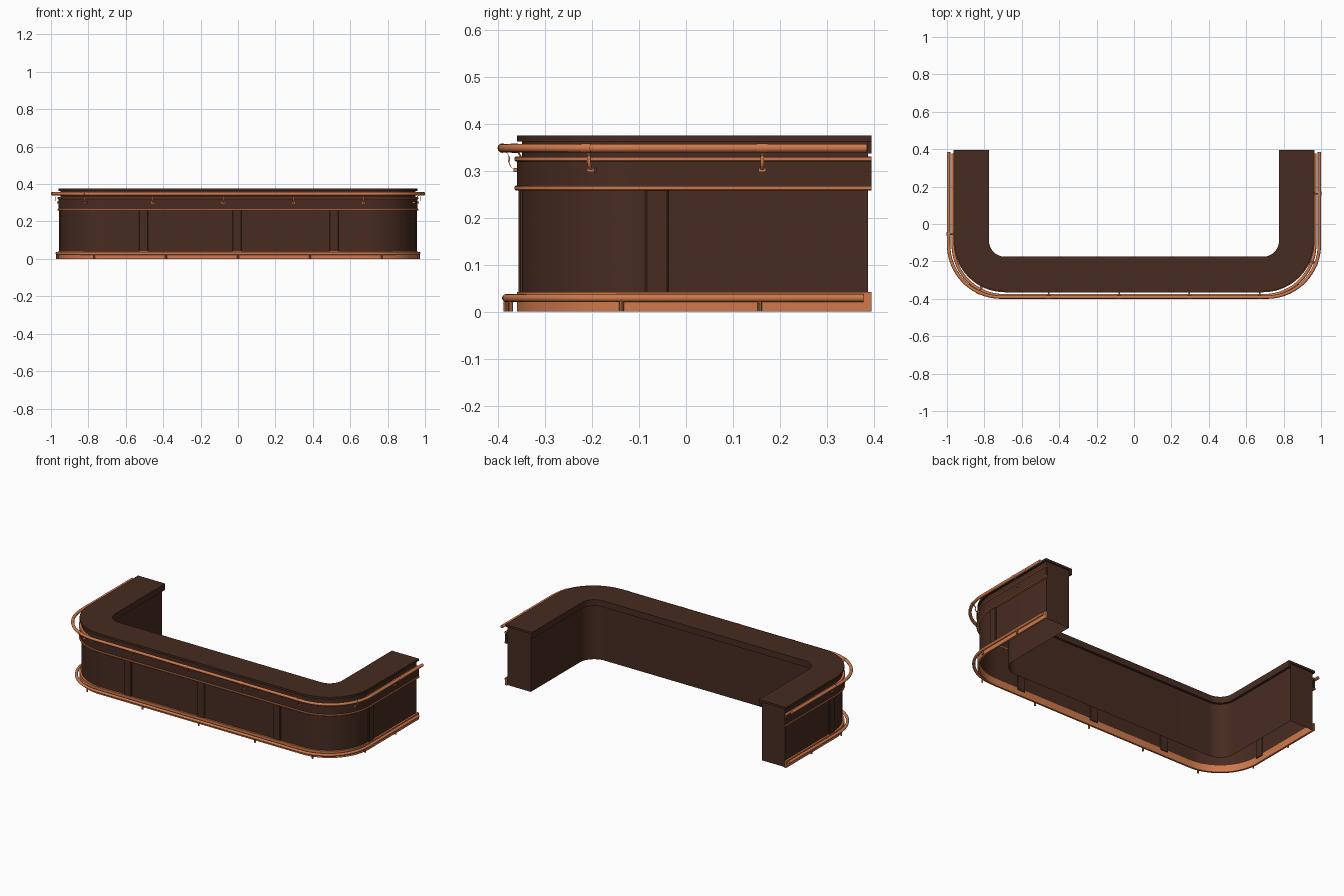
import bpy, bmesh
from math import sin, cos, pi
from mathutils import Matrix, Vector

if "Cube" in bpy.data.objects:
    bpy.data.objects.remove(bpy.data.objects["Cube"])


def material(name, col):
    m = bpy.data.materials.new(name)
    m.diffuse_color = (*col, 1)
    m.use_nodes = True
    m.node_tree.nodes["Principled BSDF"].inputs["Base Color"].default_value = m.diffuse_color
    return m


WOOD = material("dark_brown_wood", (0.062, 0.024, 0.015))
COPPER = material("copper_metal", (0.62, 0.19, 0.072))


def finish(name, bm, mat, smooth=True):
    bmesh.ops.recalc_face_normals(bm, faces=bm.faces[:])
    if name == "counter_body":  # hollow underneath: open the floor side
        low = [f for f in bm.faces if f.normal.z < -0.9]
        bmesh.ops.delete(bm, geom=low, context='FACES_ONLY')
    me = bpy.data.meshes.new(name)
    bm.to_mesh(me)
    bm.free()
    me.materials.append(mat)
    ob = bpy.data.objects.new(name, me)
    bpy.context.collection.objects.link(ob)
    if smooth:
        bpy.ops.object.select_all(action='DESELECT')
        ob.select_set(True)
        bpy.context.view_layer.objects.active = ob
        bpy.ops.object.shade_smooth_by_angle(angle=0.6)
    return ob


def u_sweep(name, profile, mat, yend=0.395, cx=0.69, cy=-0.09, n=24):
    """Sweep a closed (distance from corner centre, z) profile along the U."""
    bm = bmesh.new()
    stations = [(-cx, yend, pi)]
    stations += [(-cx, cy, pi + pi / 2 * i / n) for i in range(n + 1)]
    stations += [(cx, cy, 1.5 * pi + pi / 2 * i / n) for i in range(n + 1)]
    stations += [(cx, yend, 2 * pi)]
    rings = [[bm.verts.new((x + d * cos(a), y + d * sin(a), z)) for d, z in profile]
             for x, y, a in stations]
    k = len(profile)
    for r0, r1 in zip(rings, rings[1:]):
        for j in range(k):
            bm.faces.new((r0[j], r0[(j + 1) % k], r1[(j + 1) % k], r1[j]))
    bm.faces.new(rings[0])
    bm.faces.new(rings[-1])
    return finish(name, bm, mat)


def rect(d0, d1, z0, z1):
    return [(d0, z0), (d1, z0), (d1, z1), (d0, z1)]


def circle(d, z, r, n=12):
    return [(d + r * cos(2 * pi * i / n), z + r * sin(2 * pi * i / n)) for i in range(n)]


def frame(s, R, cx, cy):
    """Local frame (tangent, outward, up) at signed arc length s from front middle."""
    sign, t = (1 if s >= 0 else -1), abs(s)
    a = min(max((t - cx) / R, 0), pi / 2)
    x = min(t, cx) + R * sin(a)
    y = cy - R * cos(a) + max(0, t - cx - R * pi / 2)
    o = Vector((sign * sin(a), -cos(a), 0))
    u = Vector((cos(a), sign * sin(a), 0))
    m = Matrix((u, o, Vector((0, 0, 1)))).transposed().to_4x4()
    m.translation = (sign * x, y, 0)
    return m


def loft(bm, m, rings):
    """Join rings of local points into a capped solid."""
    rings = [[bm.verts.new(m @ Vector(p)) for p in ring] for ring in rings]
    k = len(rings[0])
    for a, b in zip(rings, rings[1:]):
        for j in range(k):
            bm.faces.new((a[j], a[(j + 1) % k], b[(j + 1) % k], b[j]))
    bm.faces.new(rings[0])
    bm.faces.new(rings[-1])


def box(bm, m, lo, hi):
    lo, hi = Vector(lo), Vector(hi)
    bmesh.ops.create_cube(bm, size=1, matrix=m @ Matrix.Translation((lo + hi) / 2)
                          @ Matrix.Diagonal((*(hi - lo), 1)))


def cyl(bm, m, r, length, n=12):
    bmesh.ops.create_cone(bm, cap_ends=True, segments=n, radius1=r, radius2=r,
                          depth=length, matrix=m)


# counter body and top with a lip on the serving side
u_sweep("counter_body", rect(0.10, 0.259, 0, 0.362), WOOD, yend=0.387)
u_sweep("counter_top", [(0.27, 0.362), (0.27, 0.375), (0.085, 0.375),
                        (0.085, 0.336), (0.10, 0.336), (0.10, 0.362)], WOOD)

# upper band, copper trims and kick plate
u_sweep("upper_band", rect(0.2585, 0.270, 0.262, 0.326), WOOD)
for nm, z in (("lower_trim", 0.263), ("upper_trim", 0.325)):
    u_sweep(nm, [(0.2585, z - 0.0055), (0.272, z - 0.0055), (0.275, z - 0.003),
                 (0.275, z + 0.003), (0.272, z + 0.0055), (0.2585, z + 0.0055)], COPPER)
u_sweep("kick_plate", rect(0.2585, 0.270, 0, 0.042), COPPER)

# chamfered pilaster strips on the front and sides
section = [(-0.025, -0.006), (0.025, -0.006), (0.025, 0.003), (0.021, 0.007),
           (-0.021, 0.007), (-0.025, 0.003)]
for i, s in enumerate((-1.125, -0.505, -0.005, 0.513, 1.125)):
    bm = bmesh.new()
    loft(bm, frame(s, 0.259, 0.69, -0.09),
         [[(u, o, z) for u, o in section] for z in (0.03, 0.264)])
    finish("pilaster_%d" % i, bm, WOOD, smooth=False)

# hand rail and foot rail
HAND = (0.28, 0.711, -0.111)
FOOT = (0.272, 0.695, -0.111)
u_sweep("hand_rail", circle(HAND[0], 0.348, 0.009), COPPER, 0.385, HAND[1], HAND[2])
u_sweep("foot_rail", circle(FOOT[0], 0.029, 0.0085), COPPER, 0.378, FOOT[1], FOOT[2])

# hand rail brackets: collar, curved strap and wall plate, evenly spaced
strap = [(0.0, 0.342), (-0.010, 0.338), (-0.015, 0.330), (-0.014, 0.318),
         (-0.018, 0.308), (-0.025, 0.302), (-0.034, 0.301)]
for i in range(-3, 5):
    m = frame(-0.08 + 0.376 * i, *HAND)
    bm = bmesh.new()
    cyl(bm, m @ Matrix.Translation((0, 0, 0.348)) @ Matrix.Rotation(pi / 2, 4, 'Y'),
        0.0102, 0.022)
    loft(bm, m, [[(-0.004, o - 0.0015, z - 0.0015), (0.004, o - 0.0015, z - 0.0015),
                  (0.004, o + 0.0015, z + 0.0015), (-0.004, o + 0.0015, z + 0.0015)]
                 for o, z in strap])
    box(bm, m, (-0.008, -0.042, 0.297), (0.008, -0.024, 0.306))
    finish("hand_rail_bracket_%d" % (i + 3), bm, COPPER)

# foot rail posts standing on the floor
for i, s in enumerate((0, 0.385, -0.385, 0.771, -0.771, 1.096, -1.096, 1.39, -1.39)):
    bm = bmesh.new()
    m = frame(s, *FOOT)
    cyl(bm, m @ Matrix.Translation((0, 0, 0.0135)), 0.005, 0.027, 10)
    finish("foot_rail_post_%d" % i, bm, COPPER)
